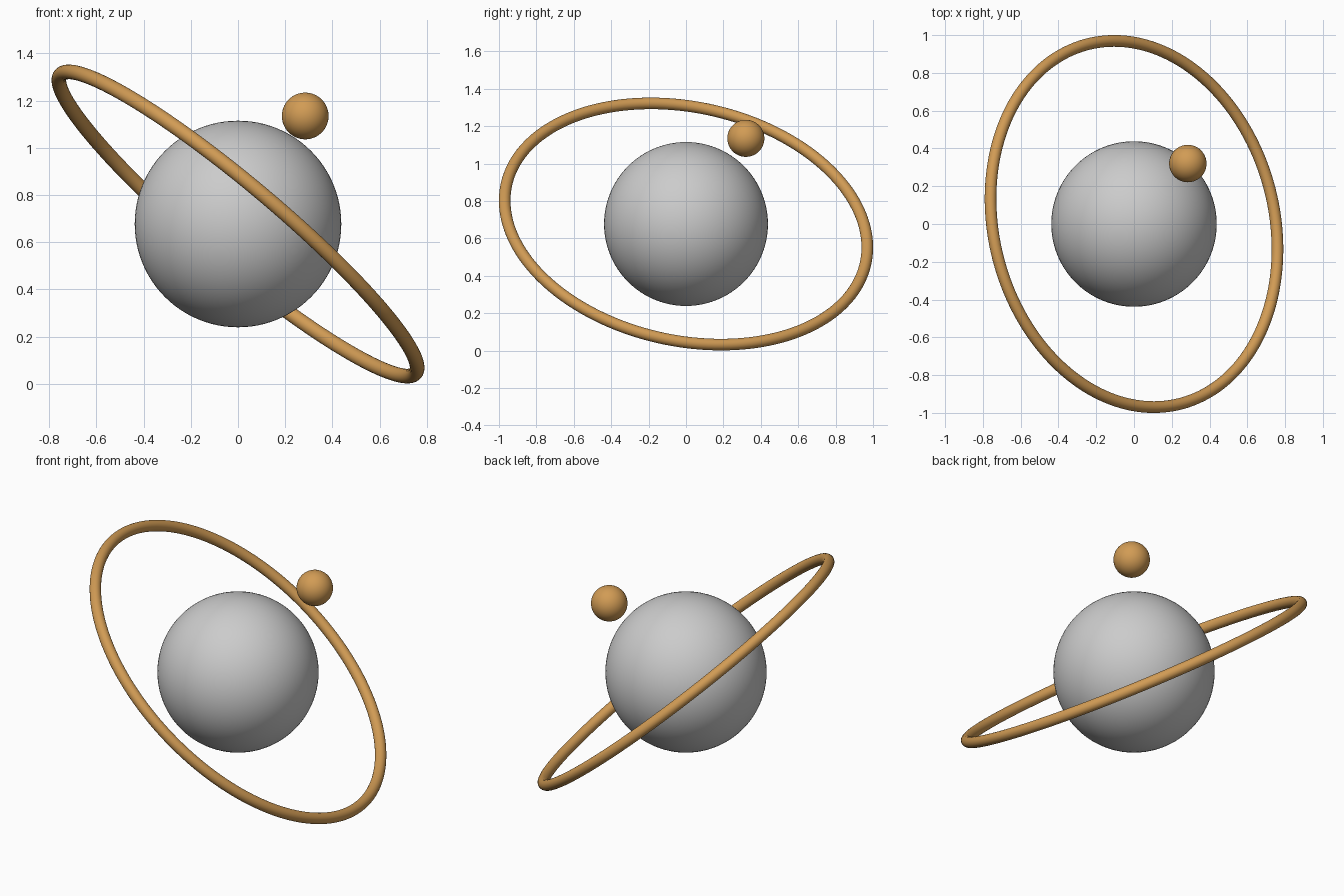
import bpy
from mathutils import Vector

if "Cube" in bpy.data.objects:
    bpy.data.objects.remove(bpy.data.objects["Cube"])

CENTRE = Vector((0, 0, 0.677))


def material(name, colour):
    m = bpy.data.materials.new(name)
    m.diffuse_color = (*colour, 1)
    m.use_nodes = True
    m.node_tree.nodes["Principled BSDF"].inputs["Base Color"].default_value = m.diffuse_color
    return m


def finish(name, mat):
    ob = bpy.context.object
    ob.name = name
    ob.data.materials.append(mat)
    bpy.ops.object.shade_smooth()


def ball(name, centre, radius, mat):
    bpy.ops.mesh.primitive_uv_sphere_add(segments=96, ring_count=48,
                                         radius=radius, location=centre)
    finish(name, mat)


grey = material("light grey", (0.6, 0.6, 0.6))
gold = material("warm gold", (0.64, 0.33, 0.09))

# Planet and its moon
ball("planet", CENTRE, 0.438, grey)
ball("moon", (0.285, 0.32, 1.135), 0.099, gold)

# Thin tilted ring, turned so its axis follows the tilt direction
tilt = Vector((0.635, 0.166, 0.755)).to_track_quat('Z', 'Y').to_euler()
bpy.ops.mesh.primitive_torus_add(major_radius=0.983, minor_radius=0.031,
                                 major_segments=160, minor_segments=24,
                                 location=CENTRE, rotation=tilt)
finish("ring", gold)
